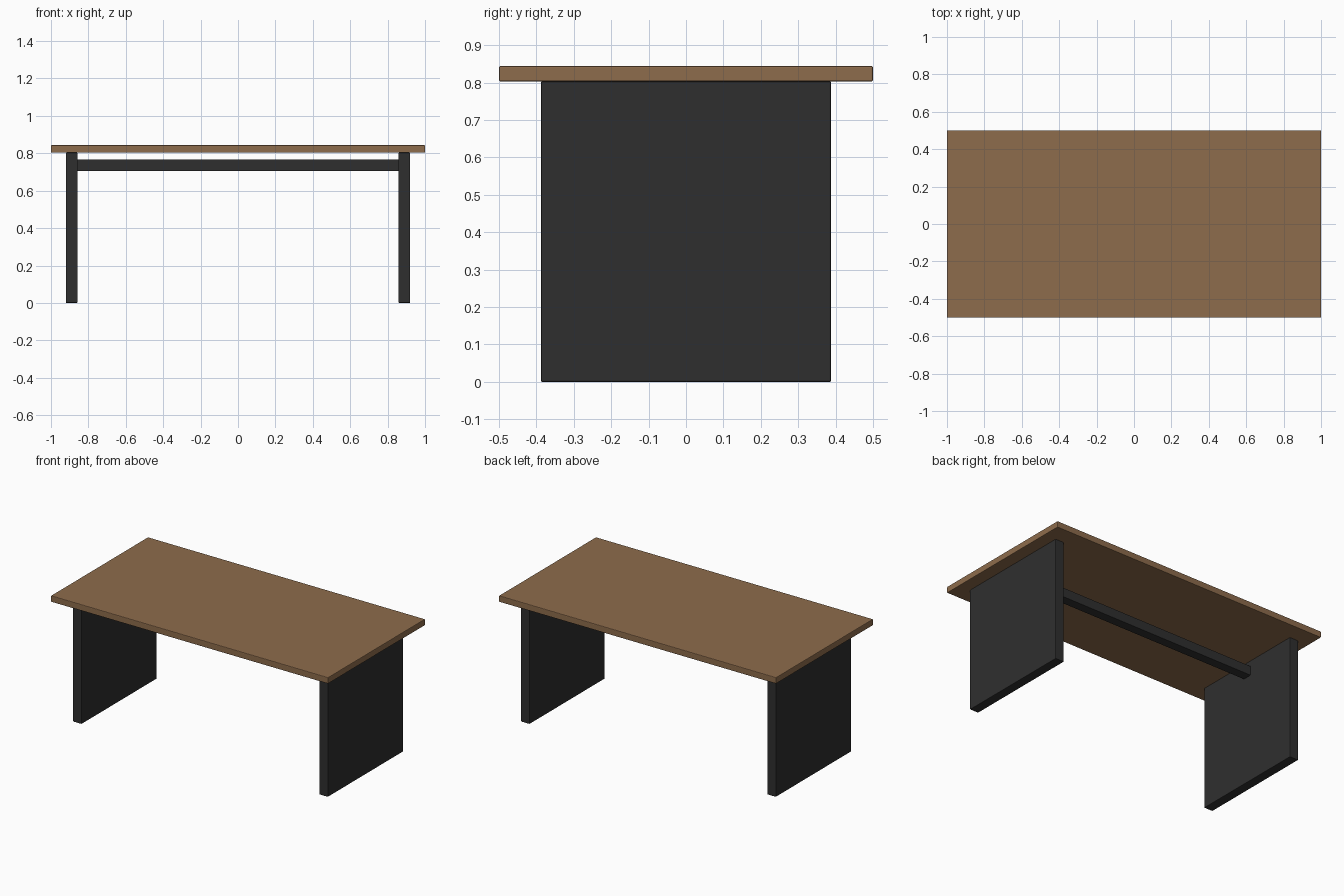
import bpy
import bmesh

default = bpy.data.objects.get("Cube")
if default:
    bpy.data.objects.remove(default, do_unlink=True)


def make_material(name, rgb, roughness):
    mat = bpy.data.materials.new(name)
    mat.use_nodes = True
    color = (*rgb, 1.0)
    mat.diffuse_color = color
    bsdf = mat.node_tree.nodes["Principled BSDF"]
    bsdf.inputs["Base Color"].default_value = color
    bsdf.inputs["Roughness"].default_value = roughness
    return mat


def make_board(name, size, center, mat, edge=0.004):
    """Box of the given size with slightly softened edges."""
    mesh = bpy.data.meshes.new(name)
    bm = bmesh.new()
    bmesh.ops.create_cube(bm, size=1.0)
    bmesh.ops.scale(bm, vec=size, verts=bm.verts)
    bm.to_mesh(mesh)
    bm.free()
    mesh.materials.append(mat)
    obj = bpy.data.objects.new(name, mesh)
    obj.location = center
    bpy.context.collection.objects.link(obj)
    bevel = obj.modifiers.new("soft_edges", "BEVEL")
    bevel.width = edge
    bevel.segments = 2
    return obj


wood = make_material("warm_wood", (0.27, 0.15, 0.072), 0.5)
dark = make_material("dark_grey", (0.028, 0.028, 0.028), 0.5)

LEG_HEIGHT = 0.803
LEG_THICK = 0.062
LEG_X = 0.889
TOP_THICK = 0.041

# Table top
make_board("table_top", (2.0, 1.0, TOP_THICK),
           (0, 0, LEG_HEIGHT + TOP_THICK / 2), wood)

# Panel legs at both ends
for side, sign in (("left", 1), ("right", -1)):
    make_board(side + "_panel_leg", (LEG_THICK, 0.776, LEG_HEIGHT),
               (sign * LEG_X, 0, LEG_HEIGHT / 2), dark)

# Stretcher bar joining the legs under the top
make_board("stretcher_bar", (2 * LEG_X - LEG_THICK + 0.01, LEG_THICK, LEG_THICK),
           (0, 0, 0.736), dark)
